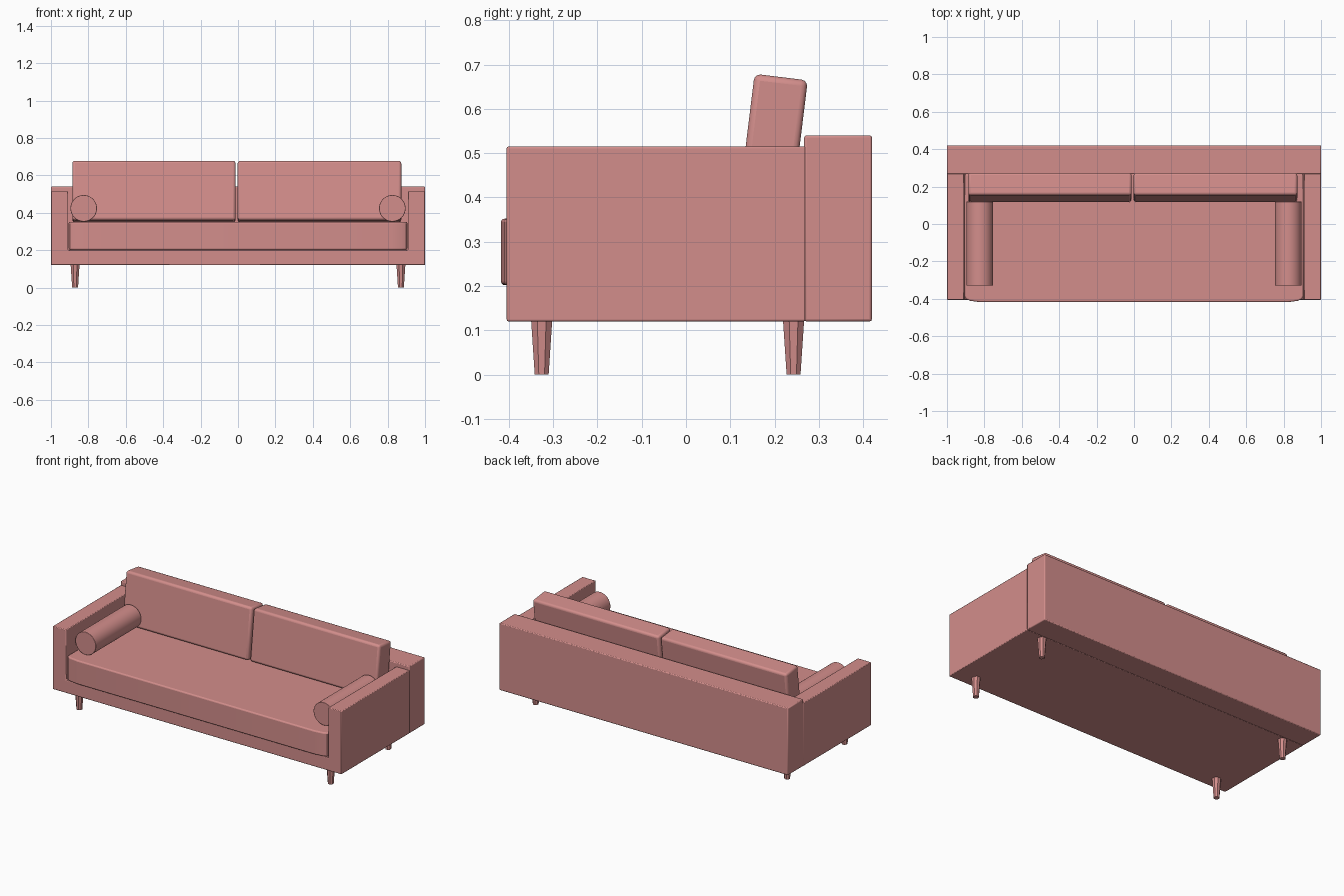
import bpy, bmesh, math
from mathutils import Matrix

if "Cube" in bpy.data.objects:
    bpy.data.objects.remove(bpy.data.objects["Cube"])

fabric = bpy.data.materials.new("pink_fabric")
fabric.diffuse_color = (0.65, 0.27, 0.26, 1)
fabric.use_nodes = True
fabric.node_tree.nodes["Principled BSDF"].inputs["Base Color"].default_value = fabric.diffuse_color


def finish(name, bm, bevel=0.0, segments=2):
    """Turn a bmesh into a named object with softened edges."""
    bmesh.ops.recalc_face_normals(bm, faces=bm.faces)
    mesh = bpy.data.meshes.new(name)
    bm.to_mesh(mesh)
    bm.free()
    obj = bpy.data.objects.new(name, mesh)
    bpy.context.collection.objects.link(obj)
    mesh.materials.append(fabric)
    if bevel:
        mod = obj.modifiers.new("soft_edges", 'BEVEL')
        mod.width, mod.segments = bevel, segments
        mod.limit_method, mod.angle_limit = 'ANGLE', math.radians(40)
    bpy.ops.object.select_all(action='DESELECT')
    bpy.context.view_layer.objects.active = obj
    obj.select_set(True)
    bpy.ops.object.shade_smooth_by_angle(angle=math.radians(35))
    return obj


def box(name, x, y, z, bevel, segments=2):
    """Box from (min, max) ranges, with its origin at its centre."""
    bm = bmesh.new()
    bmesh.ops.create_cube(bm, size=1)
    bmesh.ops.scale(bm, vec=(x[1] - x[0], y[1] - y[0], z[1] - z[0]), verts=bm.verts)
    obj = finish(name, bm, bevel, segments)
    obj.location = (sum(x) / 2, sum(y) / 2, sum(z) / 2)
    return obj


def extrude(name, points, vec, bevel, segments=2):
    """Extrude a closed outline along a vector."""
    bm = bmesh.new()
    face = bm.faces.new([bm.verts.new(p) for p in points])
    new = bmesh.ops.extrude_face_region(bm, geom=[face])["geom"]
    bmesh.ops.translate(bm, vec=vec,
                        verts=[g for g in new if isinstance(g, bmesh.types.BMVert)])
    return finish(name, bm, bevel, segments)


def cone(name, r1, r2, depth, sides, matrix, bevel=0.0):
    bm = bmesh.new()
    bmesh.ops.create_cone(bm, cap_ends=True, segments=sides, radius1=r1, radius2=r2,
                          depth=depth, matrix=matrix)
    return finish(name, bm, bevel)


# Arms and base as one U-shaped frame
u_profile = [(-1, .12), (1, .12), (1, .515), (.908, .515),
             (.908, .2), (-.908, .2), (-.908, .515), (-1, .515)]
extrude("arm_and_base_frame", [(x, -.405, z) for x, z in u_profile], (0, .675, 0), .004)

# Backrest slab
box("backrest", (-1, 1), (.267, .42), (.12, .54), .005)

# Seat cushion with rounded front corners
right = [(.905, .267), (.905, -.388), (.897, -.402), (.875, -.411), (.82, -.418)]
outline = right + [(-x, y) for x, y in reversed(right)]
extrude("seat_cushion", [(x, y, .202) for x, y in outline], (0, 0, .15), .008, 3)

# Two leaning back cushions
for side, x in (("left", (-.886, -.013)), ("right", (-.002, .873))):
    cushion = box(side + "_back_cushion", x, (.135, .256), (.353, .673), .014, 3)
    cushion.rotation_euler.x = math.radians(-7)

# Bolsters and tapered legs, mirrored left and right
for side, s in (("left", -1), ("right", 1)):
    cone(side + "_bolster", .071, .071, .45, 40,
         Matrix.Translation((s * .825, -.105, .424)) @ Matrix.Rotation(math.pi / 2, 4, 'X'), .002)
    for end, y in (("front", -.326), ("back", .243)):
        cone(f"{end}_{side}_leg", .017, .026, .125, 8,
             Matrix.Translation((s * .871, y, .0625)) @ Matrix.Rotation(math.pi / 8, 4, 'Z'))
